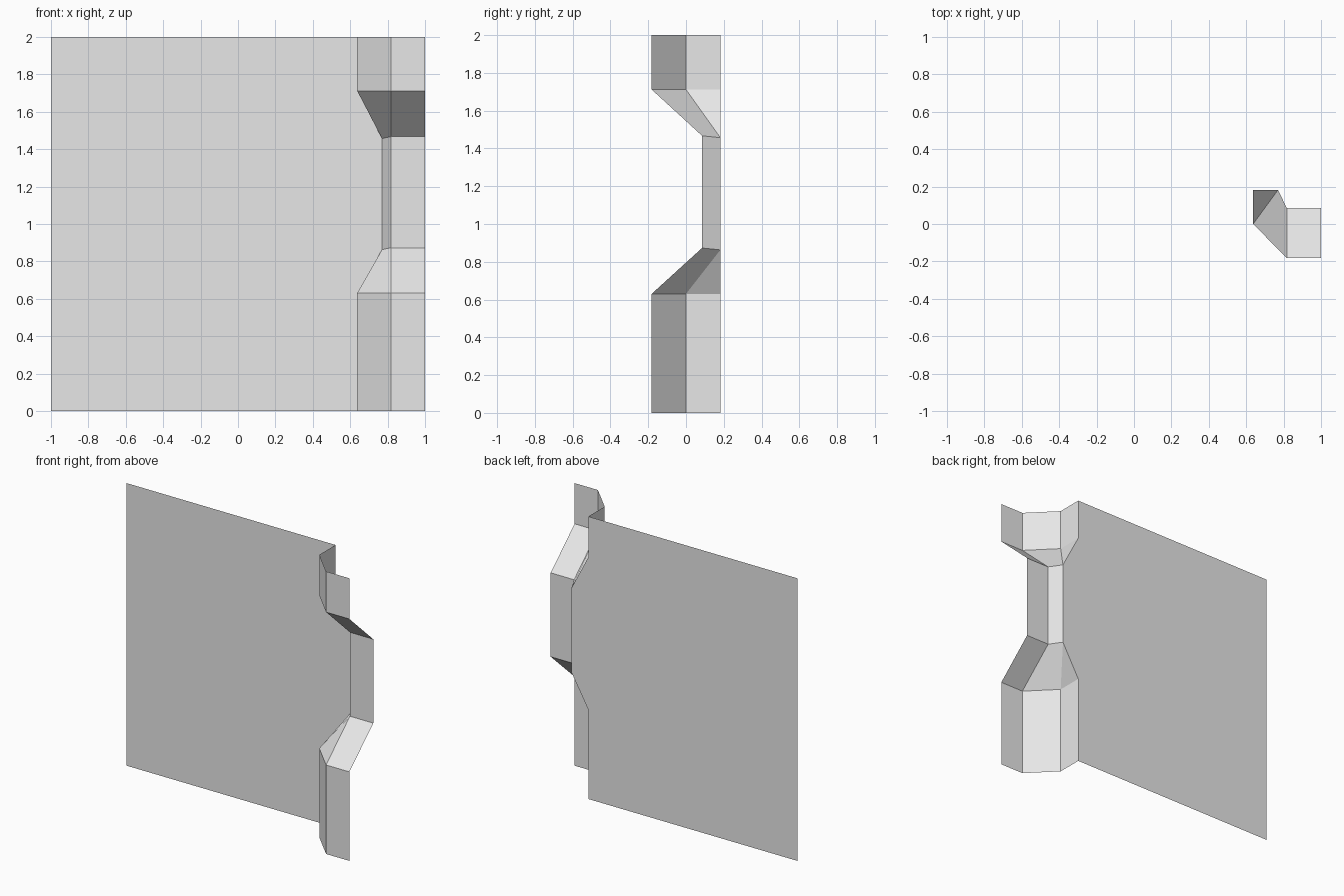
import bpy
import bmesh

cube = bpy.data.objects.get("Cube")
if cube:
    bpy.data.objects.remove(cube, do_unlink=True)

plaster = bpy.data.materials.new("light grey plaster")
plaster.use_nodes = True
GREY = (0.8, 0.8, 0.8, 1)
plaster.diffuse_color = GREY
plaster.node_tree.nodes["Principled BSDF"].inputs["Base Color"].default_value = GREY

BACK = 0.182

# Plan profiles of the pilaster: wide at base and cap, narrow along the shaft.
# Each point is x, y, and a small height trim where the slope meets the shaft.
WIDE = [(0.637, BACK, 0), (0.637, 0, 0), (0.817, -BACK, 0), (1, -BACK, 0)]
NARROW = [(0.77, BACK, -0.01), (0.77, BACK, -0.01), (0.817, 0.085, 0), (1, 0.085, 0)]

# Level: profile, height, direction of the trim
LEVELS = [(WIDE, 0, 0), (WIDE, 0.63, 0), (NARROW, 0.873, 1),
          (NARROW, 1.467, 1), (WIDE, 1.712, 0), (WIDE, 2, 0)]

rows = [[(x, y, z + trim * sign) for x, y, trim in profile]
        for profile, z, sign in LEVELS]


def add_object(name, bm):
    bmesh.ops.remove_doubles(bm, verts=bm.verts, dist=0.0005)
    mesh = bpy.data.meshes.new(name)
    bm.to_mesh(mesh)
    bm.free()
    mesh.materials.append(plaster)
    obj = bpy.data.objects.new(name, mesh)
    bpy.context.collection.objects.link(obj)
    return obj


# Wall panel: one flat sheet whose right edge follows the pilaster
bm = bmesh.new()
outline = [(-1, BACK, 0)] + [row[0] for row in rows] + [(-1, BACK, 2)]
bm.faces.new([bm.verts.new(p) for p in outline])
add_object("wall_panel", bm)

# Pilaster: open sheet lofted through the levels
bm = bmesh.new()
grid = [[bm.verts.new(p) for p in row] for row in rows]
for low, high in zip(grid, grid[1:]):
    for i in range(len(low) - 1):
        if low[i].co == low[i + 1].co and high[i].co == high[i + 1].co:
            continue
        bm.faces.new((low[i], low[i + 1], high[i + 1], high[i]))
add_object("corner_pilaster", bm)
